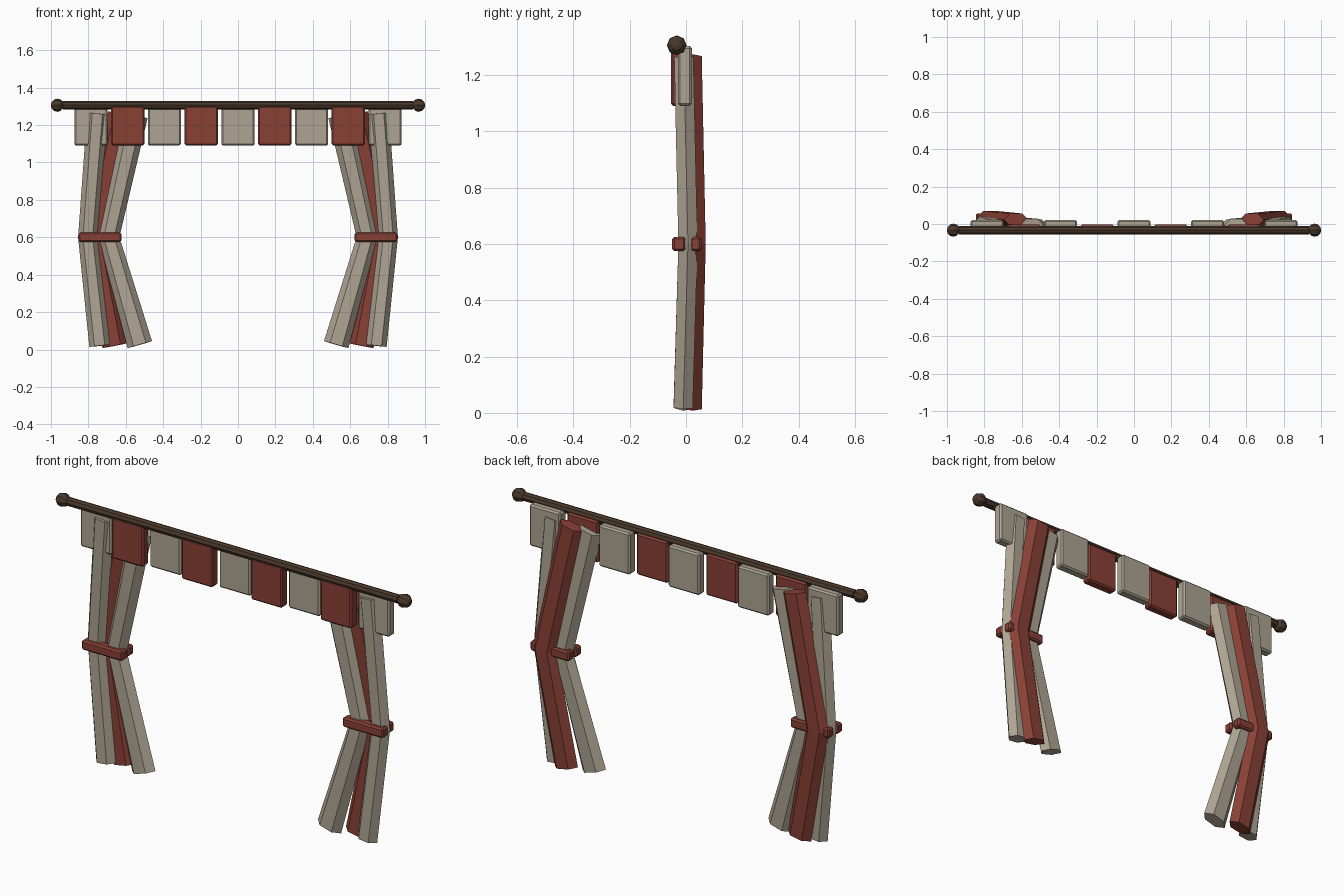
import bpy, bmesh, math
from mathutils import Vector, Matrix

if "Cube" in bpy.data.objects:
    bpy.data.objects.remove(bpy.data.objects["Cube"])


def material(name, rgb):
    m = bpy.data.materials.new(name)
    m.use_nodes = True
    m.diffuse_color = (*rgb, 1)
    m.node_tree.nodes["Principled BSDF"].inputs["Base Color"].default_value = (*rgb, 1)
    return m


CREAM = material("cream cloth", (0.42, 0.37, 0.29))
RED = material("red cloth", (0.25, 0.052, 0.036))
WOOD = material("dark wood", (0.07, 0.04, 0.024))


def finish(name, bm, mat):
    bmesh.ops.recalc_face_normals(bm, faces=bm.faces)
    mesh = bpy.data.meshes.new(name)
    bm.to_mesh(mesh)
    bm.free()
    mesh.materials.append(mat)
    ob = bpy.data.objects.new(name, mesh)
    bpy.context.collection.objects.link(ob)
    return ob


def block(name, center, size, mat, bevel=0.008):
    bm = bmesh.new()
    bmesh.ops.create_cube(bm, size=1, matrix=Matrix.Translation(center) @ Matrix.Diagonal((*size, 1)))
    ob = finish(name, bm, mat)
    mod = ob.modifiers.new("soft edges", "BEVEL")
    mod.width = bevel
    mod.segments = 1


def strand(name, path, widths, depth, mat):
    """Flattened six-sided tube swept along a path, with square-cut ends."""
    pts = [Vector(p) for p in path]
    bm = bmesh.new()
    rings = []
    for i, p in enumerate(pts):
        tangent = (pts[min(i + 1, len(pts) - 1)] - pts[max(i - 1, 0)]).normalized()
        side = Vector((0, 1, 0)).cross(tangent).normalized()
        out = tangent.cross(side)
        rings.append([bm.verts.new(p + side * widths[i] * math.cos(k * math.pi / 3)
                                   + out * depth * math.sin(k * math.pi / 3) / math.sin(math.pi / 3))
                      for k in range(6)])
    for a, b in zip(rings, rings[1:]):
        for k in range(6):
            bm.faces.new((a[k], a[k - 1], b[k - 1], b[k]))
    bm.faces.new(rings[0])
    bm.faces.new(rings[-1])
    finish(name, bm, mat)


# Curtain rod and finials
ROD_Y, ROD_Z = -0.033, 1.306
along_x = Matrix.Translation((0, ROD_Y, ROD_Z)) @ Matrix.Rotation(math.pi / 2, 4, "Y")
bm = bmesh.new()
bmesh.ops.create_cone(bm, cap_ends=True, segments=8, radius1=0.022, radius2=0.022,
                      depth=1.87, matrix=along_x)
finish("curtain_rod", bm, WOOD)
for s, label in ((-1, "right"), (1, "left")):
    bm = bmesh.new()
    bmesh.ops.create_uvsphere(bm, u_segments=8, v_segments=6, radius=0.035,
                              matrix=Matrix.Translation((s * 0.966, 0, 0)) @ along_x)
    finish(label + "_finial", bm, WOOD)

# Valance of alternating hanging panels, red ones in front
for i in range(9):
    red = i % 2 == 1
    block(f"valance_panel_{i + 1}", ((i - 4) * 0.1965, -0.029 if red else -0.004, 1.197),
          (0.177, 0.05, 0.212), RED if red else CREAM)

# Gathered curtains with tiebacks
for s, label in ((-1, "right"), (1, "left")):
    strand(label + "_outer_fold",
           [(s * 0.752, -0.008, 1.262), (s * 0.803, 0.007, 0.6), (s * 0.74, -0.01, 0.02)],
           (0.055, 0.052, 0.055), 0.034, CREAM)
    strand(label + "_inner_fold",
           [(s * 0.545, -0.006, 1.25), (s * 0.69, 0.007, 0.6), (s * 0.525, -0.01, 0.026)],
           (0.063, 0.056, 0.068), 0.034, CREAM)
    strand(label + "_back_fold",
           [(s * 0.63, 0.023, 1.26), (s * 0.772, 0.037, 0.6), (s * 0.66, 0.023, 0.02)],
           (0.066, 0.066, 0.066), 0.033, RED)
    block(label + "_tieback_front", (s * 0.738, -0.025, 0.6), (0.23, 0.048, 0.05), RED)
    block(label + "_tieback_back", (s * 0.736, 0.034, 0.6), (0.22, 0.042, 0.05), RED)
